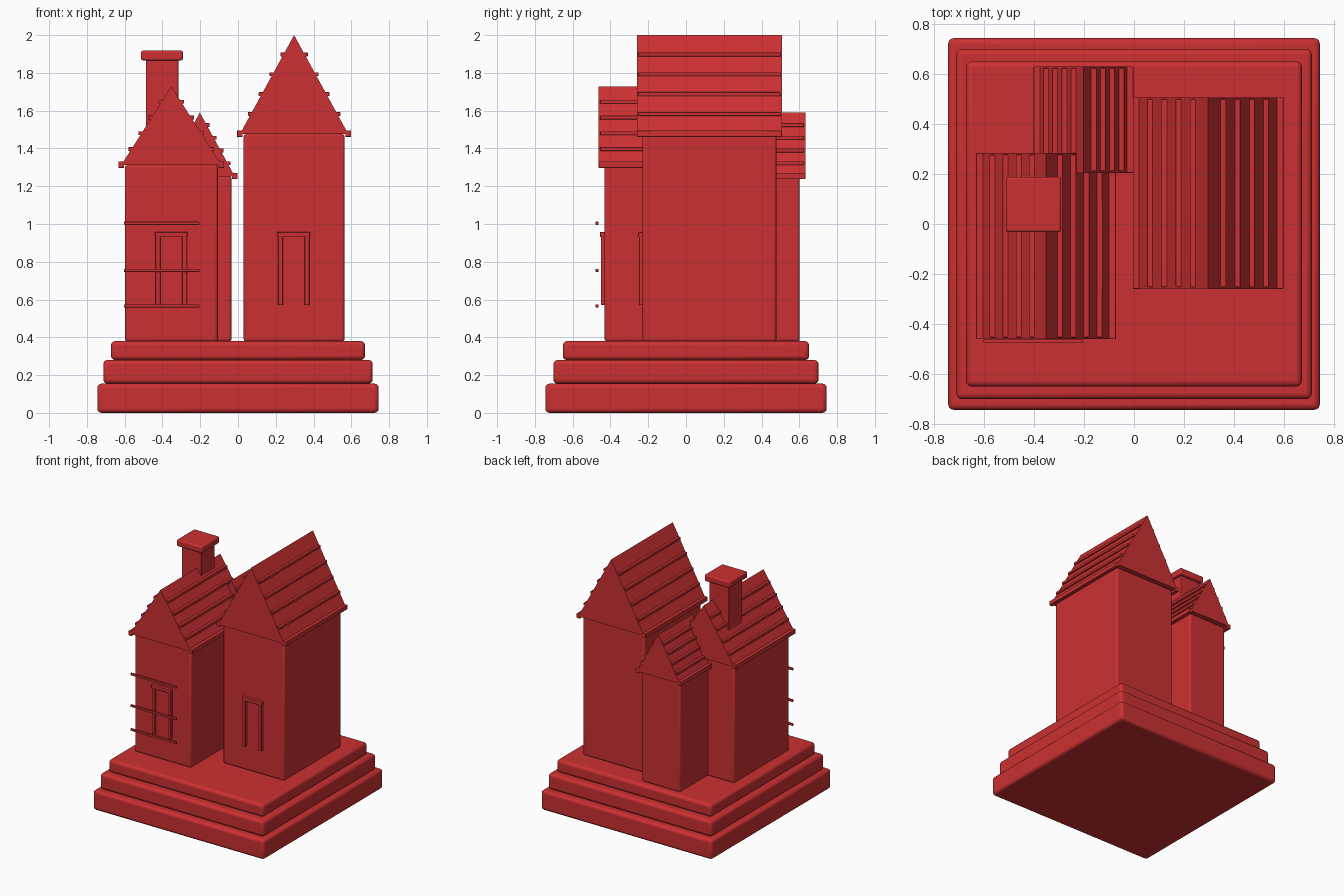
import bpy
import bmesh
import math

if "Cube" in bpy.data.objects:
    bpy.data.objects.remove(bpy.data.objects["Cube"])

red = bpy.data.materials.new("brick red")
red.diffuse_color = (0.6, 0.03, 0.032, 1)
red.use_nodes = True
red.node_tree.nodes["Principled BSDF"].inputs["Base Color"].default_value = red.diffuse_color


def finish(name, bm):
    """Turn a bmesh into a named red object."""
    bmesh.ops.recalc_face_normals(bm, faces=bm.faces)
    mesh = bpy.data.meshes.new(name)
    bm.to_mesh(mesh)
    bm.free()
    mesh.materials.append(red)
    ob = bpy.data.objects.new(name, mesh)
    bpy.context.collection.objects.link(ob)
    return ob


def box(name, x0, x1, y0, y1, z0, z1, bevel=0.0):
    """Box between limits, with optional rounded edges."""
    bm = bmesh.new()
    bmesh.ops.create_cube(bm, size=1)
    for v in bm.verts:
        v.co = ((x0 + x1) / 2 + v.co.x * (x1 - x0),
                (y0 + y1) / 2 + v.co.y * (y1 - y0),
                (z0 + z1) / 2 + v.co.z * (z1 - z0))
    ob = finish(name, bm)
    if bevel:
        mod = ob.modifiers.new("rounded edges", 'BEVEL')
        mod.width = bevel
        mod.segments = 3
        bpy.context.view_layer.objects.active = ob
        ob.select_set(True)
        bpy.ops.object.shade_smooth_by_angle(angle=math.radians(40))
        ob.select_set(False)
    return ob


def roof(name, cx, half, y0, y1, base, peak):
    """Gable prism with five battens on each slope."""
    bm = bmesh.new()
    profile = [(cx - half, base), (cx + half, base), (cx, peak)]
    face = bm.faces.new([bm.verts.new((x, y0, z)) for x, z in profile])
    ext = bmesh.ops.extrude_face_region(bm, geom=[face], use_keep_orig=True)
    for v in ext["geom"]:
        if isinstance(v, bmesh.types.BMVert):
            v.co.y = y1
    finish(name, bm)
    for side in (-1, 1):
        for i in range(5):
            t = i / 5
            x = cx + side * half * (1 - t)
            z = base + (peak - base) * t + 0.002
            h = 0.017 if i == 0 else 0.01
            inset = 0.0 if i == 0 else 0.007
            box(f"{name}_batten", x - 0.015, x + 0.015,
                y0 + inset, y1 - inset, z - h, z + h, 0.003)


def door_frame(name, cx, wall_y):
    """Two posts and a lintel on a front wall."""
    front = wall_y - 0.023
    for side in (-1, 1):
        px = cx + side * 0.07
        box(f"{name}_post", px - 0.013, px + 0.013,
            front + 0.004, wall_y + 0.01, 0.57, 0.935, 0.004)
    box(f"{name}_lintel", cx - 0.086, cx + 0.086,
        front, wall_y + 0.01, 0.93, 0.958, 0.004)


# Stepped plinth
for hx, hy, z0, z1 in [(0.745, 0.745, 0.0, 0.155),
                       (0.713, 0.702, 0.155, 0.28),
                       (0.673, 0.652, 0.28, 0.38)]:
    box("plinth_step", -hx, hx, -hy, hy, z0, z1, 0.022)

# Three houses: walls and battened roofs
houses = [
    # name, centre x, wall half width, y0, y1, eaves, roof half width, peak
    ("tall_house", 0.297, 0.267, -0.23, 0.478, 1.476, 0.287, 2.0),
    ("front_house", -0.353, 0.246, -0.432, 0.255, 1.312, 0.265, 1.728),
    ("back_house", -0.202, 0.168, 0.235, 0.602, 1.252, 0.185, 1.59),
]
for name, cx, hw, y0, y1, eaves, rh, peak in houses:
    box(f"{name}_walls", cx - hw, cx + hw, y0, y1, 0.378, eaves, 0.014)
    roof(f"{name}_roof", cx, rh, y0 - 0.03, y1 + 0.03, eaves, peak)

# Chimney with cap
box("chimney_shaft", -0.488, -0.316, -0.006, 0.164, 1.35, 1.88, 0.005)
box("chimney_cap", -0.513, -0.292, -0.033, 0.189, 1.866, 1.918, 0.01)

# Front openings
door_frame("tall_house_door", 0.295, -0.23)
door_frame("front_house_door", -0.353, -0.432)

# Thin rails standing off the front house
for z in (0.567, 0.755, 1.004):
    box("front_rail", -0.604, -0.204, -0.478, -0.463, z - 0.008, z + 0.008, 0.002)
